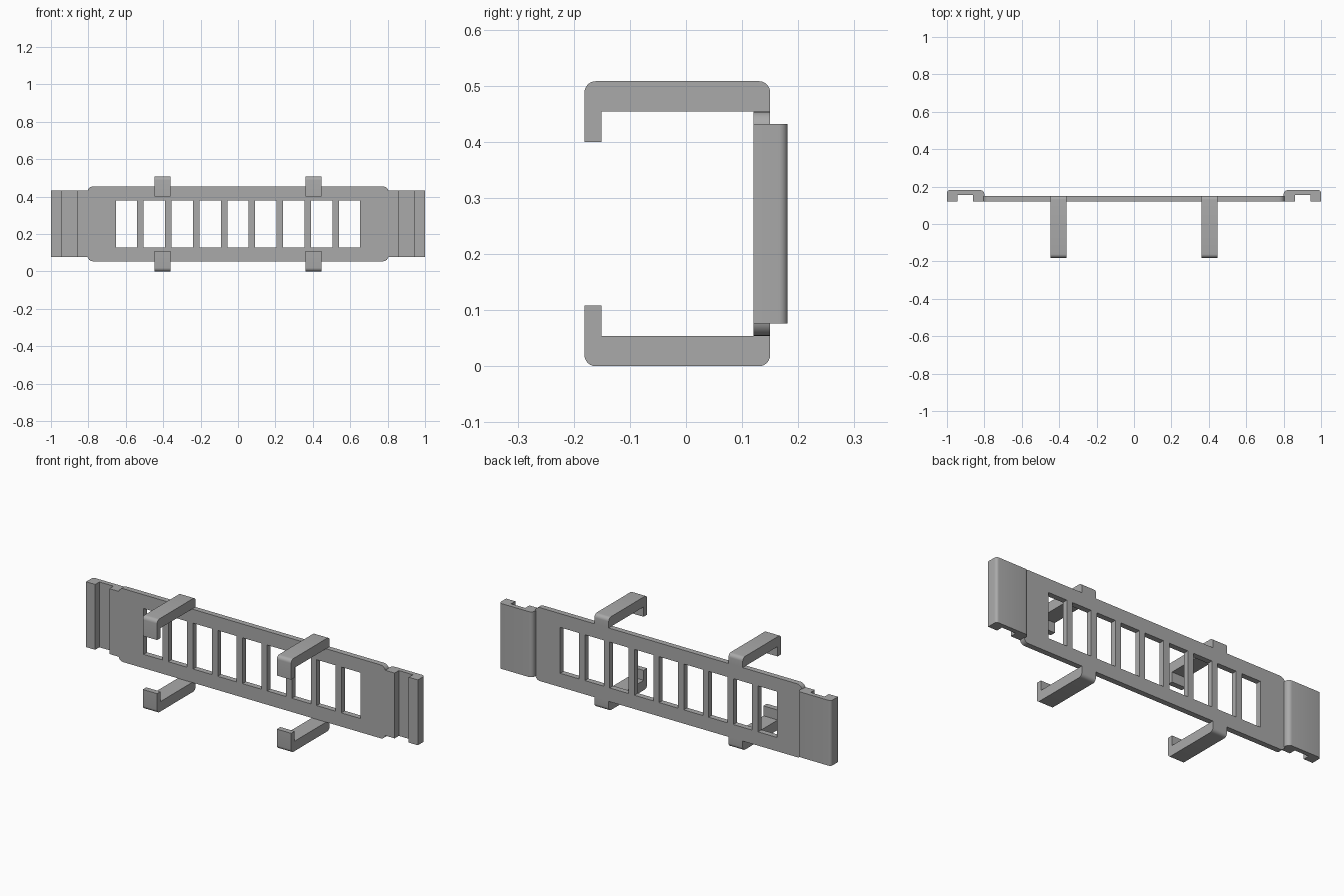
import bpy, bmesh, math
from mathutils import Vector

cube = bpy.data.objects.get("Cube")
if cube:
    bpy.data.objects.remove(cube, do_unlink=True)

grey = bpy.data.materials.new("mid grey")
grey.use_nodes = True
colour = (0.4, 0.4, 0.4, 1)
grey.diffuse_color = colour
grey.node_tree.nodes["Principled BSDF"].inputs["Base Color"].default_value = colour


def rounded(corners, steps=6):
    """Outline from (u, v, radius) right-angled corners."""
    pts = []
    for i, (u, v, r) in enumerate(corners):
        p = Vector((u, v))
        if not r:
            pts.append(p)
            continue
        a = (Vector(corners[i - 1][:2]) - p).normalized()
        b = (Vector(corners[(i + 1) % len(corners)][:2]) - p).normalized()
        for k in range(steps + 1):
            t = math.pi / 2 * k / steps
            pts.append(p + r * (a + b - a * math.sin(t) - b * math.cos(t)))
    return pts


def rect(u0, u1, v0, v1, r=0):
    return [(u0, v0, r), (u1, v0, r), (u1, v1, r), (u0, v1, r)]


def extrude(name, loops, w0, w1, place):
    """Fill the outlines (inner ones are holes), extrude from w0 to w1."""
    curve = bpy.data.curves.new(name + "_outline", "CURVE")
    curve.dimensions = "2D"
    curve.fill_mode = "BOTH"
    curve.extrude = (w1 - w0) / 2
    for corners in loops:
        pts = rounded(corners)
        spline = curve.splines.new("POLY")
        spline.points.add(len(pts) - 1)
        for sp, p in zip(spline.points, pts):
            sp.co = (p.x, p.y, 0, 1)
        spline.use_cyclic_u = True
    temp = bpy.data.objects.new(name + "_outline", curve)
    bpy.context.collection.objects.link(temp)
    graph = bpy.context.evaluated_depsgraph_get()
    mesh = bpy.data.meshes.new_from_object(temp.evaluated_get(graph))
    bpy.data.objects.remove(temp, do_unlink=True)

    bm = bmesh.new()
    bm.from_mesh(mesh)
    bmesh.ops.remove_doubles(bm, verts=bm.verts, dist=1e-5)
    for v in bm.verts:
        v.co = place(v.co.x, v.co.y, v.co.z + (w0 + w1) / 2)
    bmesh.ops.recalc_face_normals(bm, faces=bm.faces)
    bm.to_mesh(mesh)
    bm.free()
    mesh.name = name
    mesh.materials.clear()
    mesh.materials.append(grey)
    obj = bpy.data.objects.new(name, mesh)
    bpy.context.collection.objects.link(obj)
    bpy.ops.object.select_all(action="DESELECT")
    obj.select_set(True)
    bpy.context.view_layer.objects.active = obj
    bpy.ops.object.shade_smooth_by_angle(angle=math.radians(30))


MID = 0.254             # height of the plate's centre line
FRONT, BACK = 0.12, 0.15

# Slotted plate with nine windows
windows = [rect(c - 0.057, c + 0.057, MID - 0.125, MID + 0.125)
           for c in (0.149 * i for i in range(-4, 5))]
extrude("slotted_plate", [rect(-0.805, 0.805, MID - 0.2, MID + 0.2, 0.03)] + windows,
        FRONT, BACK, lambda u, v, w: (u, w, v))

# Channel-shaped end caps
cap = [(0.80, FRONT, 0), (0.86, FRONT, 0), (0.86, 0.156, 0), (0.945, 0.156, 0),
       (0.945, FRONT, 0), (1.0, FRONT, 0), (1.0, 0.181, 0.015), (0.80, 0.181, 0.022)]

# Hooked arm, measured outward from the centre line
arm = [(FRONT, 0.2, 0), (BACK, 0.2, 0), (BACK, 0.254, 0.02), (-0.181, 0.254, 0.02),
       (-0.181, 0.146, 0), (-0.151, 0.146, 0), (-0.151, 0.2, 0)]

for side, s in (("left", 1), ("right", -1)):
    extrude(side + "_end_cap", [cap], MID - 0.178, MID + 0.178,
            lambda u, v, w: (s * u, v, w))
    for level, k in (("upper", 1), ("lower", -1)):
        extrude(f"{side}_{level}_hook", [arm], 0.361, 0.447,
                lambda u, v, w: (s * w, u, MID + k * v))
